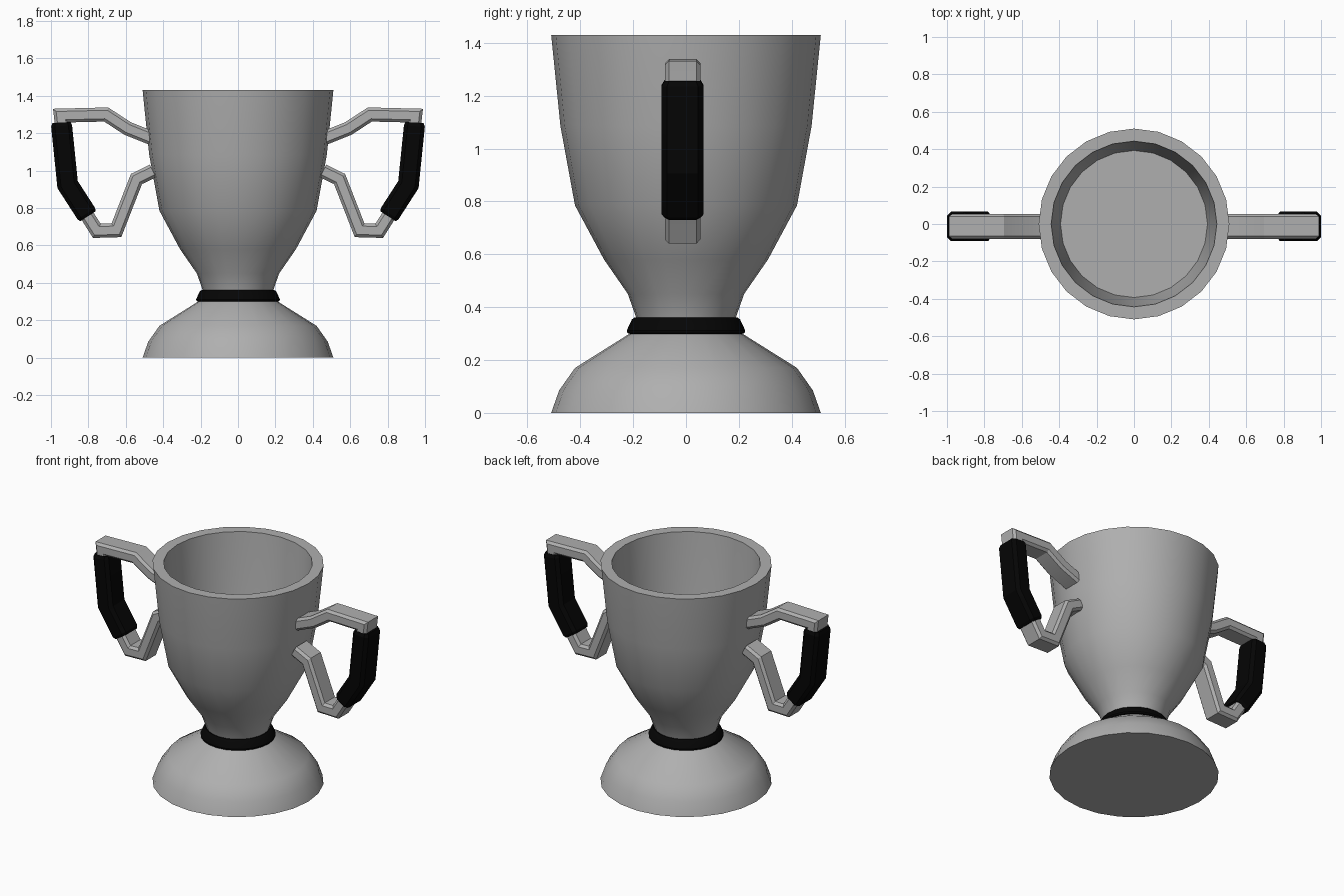
import bpy, bmesh, math
from mathutils import Vector

if "Cube" in bpy.data.objects:
    bpy.data.objects.remove(bpy.data.objects["Cube"])

black = bpy.data.materials.new("black")
black.diffuse_color = (0.0015, 0.0015, 0.0015, 1)
black.use_nodes = True
black.node_tree.nodes["Principled BSDF"].inputs["Base Color"].default_value = black.diffuse_color
metal = bpy.data.materials.new("dark_grey")
metal.diffuse_color = (0.43, 0.43, 0.43, 1)
metal.use_nodes = True
metal.node_tree.nodes["Principled BSDF"].inputs["Base Color"].default_value = metal.diffuse_color


def skin(name, rings, mat, angle=30):
    """Bridge equal-sized rings of points and cap both ends."""
    bm = bmesh.new()
    vr = [[bm.verts.new(p) for p in r] for r in rings]
    n = len(vr[0])
    for a, b in zip(vr, vr[1:]):
        for i in range(n):
            j = (i + 1) % n
            bm.faces.new((a[i], a[j], b[j], b[i]))
    bm.faces.new(vr[0])
    bm.faces.new(vr[-1])
    bmesh.ops.recalc_face_normals(bm, faces=bm.faces)
    me = bpy.data.meshes.new(name)
    bm.to_mesh(me)
    bm.free()
    ob = bpy.data.objects.new(name, me)
    bpy.context.collection.objects.link(ob)
    me.materials.append(mat)
    bpy.ops.object.select_all(action='DESELECT')
    ob.select_set(True)
    bpy.context.view_layer.objects.active = ob
    bpy.ops.object.shade_smooth_by_angle(angle=math.radians(angle))
    return ob


def lathe(name, profile, mat=metal, n=24):
    rings = [[(r * math.cos(math.tau * i / n), r * math.sin(math.tau * i / n), z)
              for i in range(n)] for r, z in profile]
    return skin(name, rings, mat)


def sweep(name, path, w, t, bevel, side, mat=metal, scales=None):
    """Sweep a chamfered bar (w along y, t in plane) along an x-z path with mitres."""
    a, b, c = w / 2, t / 2, bevel
    section = [(a - c, -b), (a, c - b), (a, b - c), (a - c, b),
               (c - a, b), (-a, b - c), (-a, c - b), (c - a, -b)]
    pts = [Vector((x * side, z)) for x, z in path]
    rings = []
    for i, p in enumerate(pts):
        d0 = (p - pts[i - 1]).normalized() if i else None
        d1 = (pts[i + 1] - p).normalized() if i < len(pts) - 1 else None
        d0, d1 = d0 or d1, d1 or d0
        n0, n1 = Vector((-d0.y, d0.x)), Vector((-d1.y, d1.x))
        m = (n0 + n1).normalized()
        m /= m.dot(n0)
        s = scales[i] if scales else 1
        rings.append([(p.x + m.x * v * s, -0.013 + u * s, p.y + m.y * v * s)
                      for u, v in section])
    return skin(name, rings, mat, angle=20)


# Domed foot
lathe("base", [(0.51, 0), (0.48, 0.085), (0.42, 0.17), (0.205, 0.305)])

# Collar between foot and bowl
lathe("neck_band", [(0.21, 0.298), (0.222, 0.302), (0.224, 0.312),
                    (0.205, 0.353), (0.195, 0.361)], black)

# Bowl with thick rim and flat inner floor
lathe("cup", [(0.185, 0.35), (0.19, 0.365), (0.22, 0.45), (0.31, 0.58), (0.42, 0.785),
              (0.475, 1.085), (0.51, 1.43), (0.443, 1.43), (0.415, 1.1), (0.393, 0.92)])

# Handles and their grips, one per side
handle_path = [(0.465, 1.175), (0.59, 1.225), (0.705, 1.3), (0.947, 1.294),
               (0.94, 1.235), (0.912, 0.925), (0.81, 0.765), (0.755, 0.678),
               (0.65, 0.681), (0.543, 0.955), (0.455, 0.998)]
grip_path = [(0.944, 1.257), (0.943, 1.238), (0.911, 0.925), (0.811, 0.77), (0.802, 0.756)]
for label, side in (("right", 1), ("left", -1)):
    sweep(label + "_handle", handle_path, 0.134, 0.075, 0.015, side)
    sweep(label + "_grip", grip_path, 0.158, 0.112, 0.02, side, black,
          scales=[0.87, 1, 1, 1, 0.87])
